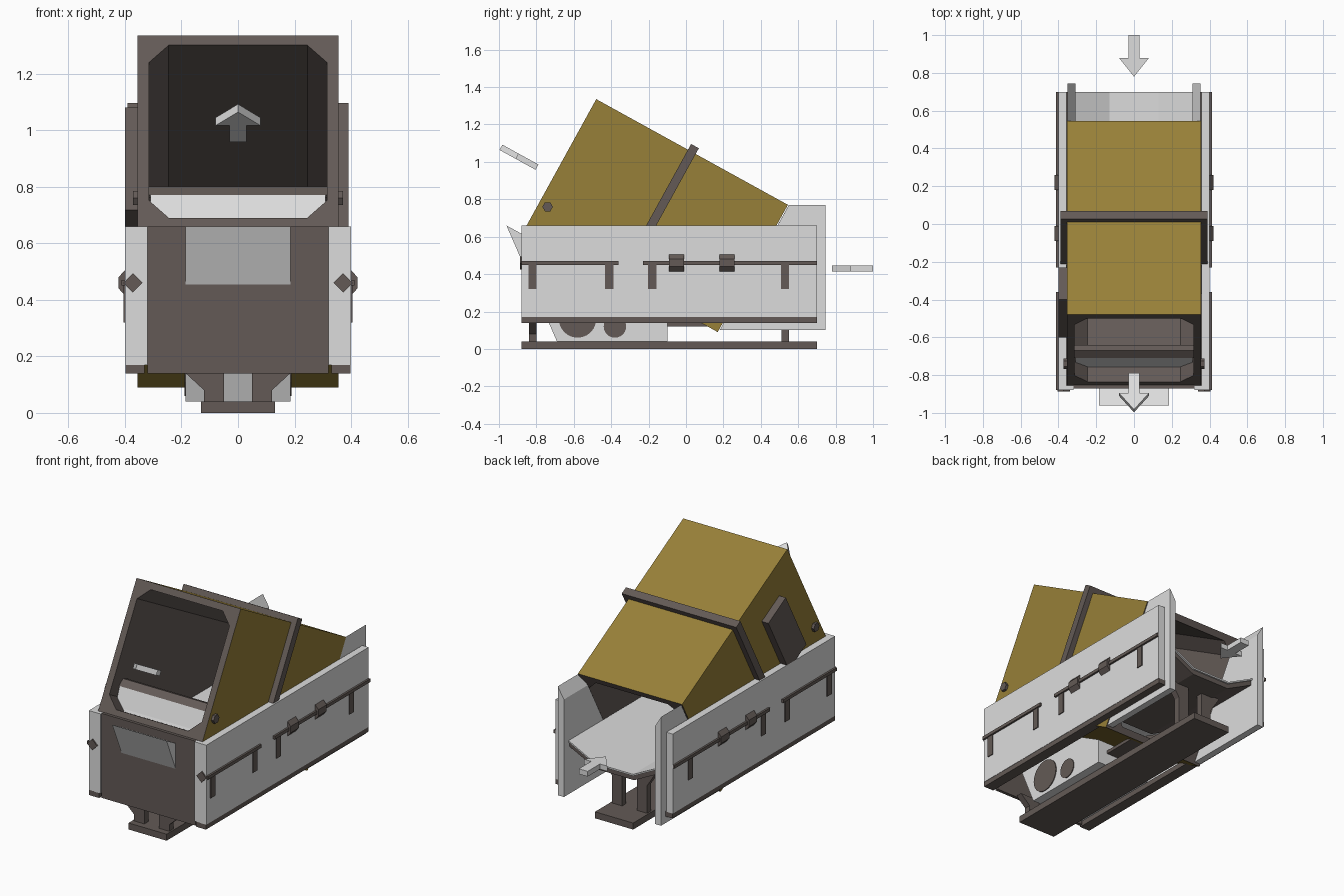
import bpy, bmesh, math
from mathutils import Matrix, Vector

if "Cube" in bpy.data.objects:
    bpy.data.objects.remove(bpy.data.objects["Cube"])


def material(name, rgb):
    m = bpy.data.materials.new(name)
    m.diffuse_color = (*rgb, 1)
    m.use_nodes = True
    m.node_tree.nodes["Principled BSDF"].inputs["Base Color"].default_value = m.diffuse_color
    return m


WHITE = material("light_grey", (0.72, 0.72, 0.72))
BROWN = material("dark_brown", (0.125, 0.102, 0.093))
GOLD = material("gold", (0.31, 0.215, 0.04))

# Tilted hood frame: local x, y along the tunnel (front to back), z across it
A = math.atan2(0.565, 1.025)
HOOD = Matrix.Translation((0, -0.855, 0.655)) @ Matrix.Rotation(-A, 4, 'X')
L, H = 1.17, 0.777


def make(name, bm, mats, matrix=Matrix()):
    bmesh.ops.recalc_face_normals(bm, faces=bm.faces)
    bm.transform(matrix)
    me = bpy.data.meshes.new(name)
    bm.to_mesh(me)
    bm.free()
    for m in mats:
        me.materials.append(m)
    ob = bpy.data.objects.new(name, me)
    bpy.context.collection.objects.link(ob)
    return ob


def extrude(name, pts, direction, mat, matrix=Matrix()):
    """Extrude a closed polygon of 3D points along a direction."""
    bm = bmesh.new()
    f = bm.faces.new([bm.verts.new(p) for p in pts])
    g = bmesh.ops.extrude_face_region(bm, geom=[f], use_keep_orig=True)
    vs = [e for e in g['geom'] if isinstance(e, bmesh.types.BMVert)]
    bmesh.ops.translate(bm, verts=vs, vec=direction)
    return make(name, bm, [mat], matrix)


def side_prism(name, yz, x0, x1, mat, matrix=Matrix()):
    return extrude(name, [(x0, y, z) for y, z in yz], (x1 - x0, 0, 0), mat, matrix)


def front_prism(name, xz, y0, y1, mat, matrix=Matrix()):
    return extrude(name, [(x, y0, z) for x, z in xz], (0, y1 - y0, 0), mat, matrix)


def box(name, x, y, z, mat, matrix=Matrix()):
    return side_prism(name, [(y[0], z[0]), (y[1], z[0]), (y[1], z[1]), (y[0], z[1])],
                      x[0], x[1], mat, matrix)


def both(s, a, b):
    return (s * a, s * b)


# Hood: rectangular shell around an eight-sided tunnel
def hood_rings():
    outer, inner = [], []
    hw, iw, ch, cm = 0.355, 0.315, 0.07, 0.04
    for sx, top in ((-1, 0), (1, 0), (1, 1), (-1, 1)):
        zo, zi = (H, H - cm) if top else (0, cm)
        zc = zi - ch if top else zi + ch
        o = [(sx * hw, zc), (sx * hw, zo), (sx * (iw - ch), zo)]
        i = [(sx * iw, zc), (sx * (iw - ch / 2), (zi + zc) / 2), (sx * (iw - ch), zi)]
        if (sx > 0) != bool(top):
            o.reverse()
            i.reverse()
        outer += o
        inner += i
    return outer, inner


bm = bmesh.new()
outer, inner = hood_rings()
rings = [[bm.verts.new((x, y, z)) for x, z in ring]
         for ring, y in ((outer, 0), (inner, 0), (inner, L), (outer, L))]
for r in range(4):
    a, b = rings[r], rings[(r + 1) % 4]
    for k in range(12):
        n = (k + 1) % 12
        f = bm.faces.new((a[k], a[n], b[n], b[k]))
        f.material_index = 1 if r == 3 else 0
make("hood", bm, [BROWN, GOLD], HOOD)

# Band around the hood
BY = (0.56, 0.607)
box("hood_band_top", (-0.39, 0.39), BY, (H, H + 0.035), BROWN, HOOD)
for s in (-1, 1):
    box("hood_band_side", both(s, 0.355, 0.39), BY, (-0.01, H), BROWN, HOOD)

# Control box on the left of the hood
o = HOOD.inverted() @ Vector((0, -0.40, 1.08))
box("control_box", (-0.40, -0.35), (o.y, o.y + 0.194), (o.z - 0.414, o.z), BROWN, HOOD)

# Weir inside the front opening
side_prism("weir_plate", [(-0.77, 0.62), (-0.75, 0.66), (-0.71, 0.77), (-0.70, 0.77), (-0.73, 0.62)],
           -0.31, 0.31, WHITE)
side_prism("weir_top", [(-0.71, 0.77), (-0.67, 0.80), (-0.64, 0.79), (-0.70, 0.76)],
           -0.314, 0.314, BROWN)

# Discharge casing that pokes through the front panel
side_prism("discharge_casing", [(-0.96, 0.66), (-0.69, 0.04), (-0.10, 0.04), (-0.10, 0.19)],
           -0.185, 0.185, WHITE)

# Feed tray: trough with white top and brown underside
prof = [(-0.31, 0.43), (-0.13, 0.34), (0.13, 0.34), (0.31, 0.43)]


def trough(name, drop, thick, y0, y1, mat):
    top = [(x, z - drop) for x, z in prof]
    low = [(x, z - drop - thick) for x, z in reversed(prof)]
    front_prism(name, top + low, y0, y1, mat)


trough("tray_surface", 0, 0.01, -0.12, 0.70, WHITE)
trough("tray_underside", 0.01, 0.03, 0.0, 0.69, BROWN)

# Base plate, cross plate and front panel
box("base_plate", (-0.13, 0.13), (-0.88, 0.70), (0, 0.04), BROWN)
box("cross_plate", (-0.12, 0.12), (-0.10, 0.17), (0.12, 0.14), BROWN)
box("front_panel", (-0.32, 0.32), (-0.87, -0.85), (0.14, 0.66), BROWN)

for s in (-1, 1):
    # Flared support posts
    for y, h, dz in ((-0.82, 0.14, 0.06), (0.53, 0.31, 0.10)):
        front_prism("support_post", [(s * 0.05, 0.04), (s * 0.12, 0.04), (s * 0.12, h - dz),
                                     (s * 0.185, h), (s * 0.05, h)], y - 0.02, y + 0.02, BROWN)
    # Side panel with front flange and bottom rail
    box("side_panel", both(s, 0.357, 0.40), (-0.88, 0.70), (0.17, 0.66), WHITE)
    box("panel_flange", both(s, 0.32, 0.40), (-0.88, -0.855), (0.17, 0.66), WHITE)
    box("bottom_rail", both(s, 0.33, 0.398), (-0.88, 0.70), (0.14, 0.172), BROWN)
    # Rear guard with sloped top
    g = [(0.18, 0.10), (0.745, 0.10), (0.745, 0.77), (0.55, 0.77)]
    guard = side_prism("rear_guard", g, s * 0.31, s * 0.352, WHITE)
    for v in guard.data.vertices:
        if v.co.z > 0.7 and abs(v.co.x) < 0.33:
            v.co.z -= 0.07
            if v.co.y < 0.6:
                v.co.y -= 0.039
    # Handrail, its brackets, clamps and front end
    for y in ((-0.88, -0.36), (-0.23, 0.70)):
        box("handrail", both(s, 0.398, 0.412), y, (0.45, 0.47), BROWN)
    for y in (-0.82, -0.41, -0.18, 0.53):
        box("rail_bracket", both(s, 0.398, 0.405), (y - 0.022, y + 0.022), (0.32, 0.455), BROWN)
    for y in (-0.05, 0.22):
        front_prism("rail_clamp", [(s * 0.39, 0.415), (s * 0.40, 0.415), (s * 0.422, 0.44),
                                   (s * 0.422, 0.48), (s * 0.40, 0.505), (s * 0.39, 0.505)],
                    y - 0.04, y + 0.04, BROWN)
    front_prism("front_latch", [(s * 0.338, 0.46), (s * 0.372, 0.426), (s * 0.406, 0.46),
                                (s * 0.372, 0.494)], -0.888, -0.87, BROWN)
    # Hexagonal knob on the hood
    side_prism("hood_knob", [(-0.74 + 0.028 * math.cos(k * math.pi / 3),
                              0.76 + 0.028 * math.sin(k * math.pi / 3)) for k in range(6)],
               s * 0.35, s * 0.372, BROWN)
    # Round covers on the casing
    for y, z, r in ((-0.58, 0.16, 0.10), (-0.38, 0.12, 0.06)):
        side_prism("casing_cover", [(y + r * math.cos(k * math.pi / 12),
                                     z + r * math.sin(k * math.pi / 12)) for k in range(24)],
                   s * 0.18, s * 0.19, BROWN)

# Flow arrows pointing to the front
arrow = [(-0.03, 0.11), (-0.03, -0.01), (-0.08, -0.01), (0, -0.11),
         (0.08, -0.01), (0.03, -0.01), (0.03, 0.11)]
for name, y, z, ang in (("inlet_arrow", 0.89, 0.43, 0), ("outlet_arrow", -0.893, 1.025, -A)):
    extrude(name, [(px, py, -0.016) for px, py in arrow], (0, 0, 0.032), WHITE,
            Matrix.Translation((0, y, z)) @ Matrix.Rotation(ang, 4, 'X'))
